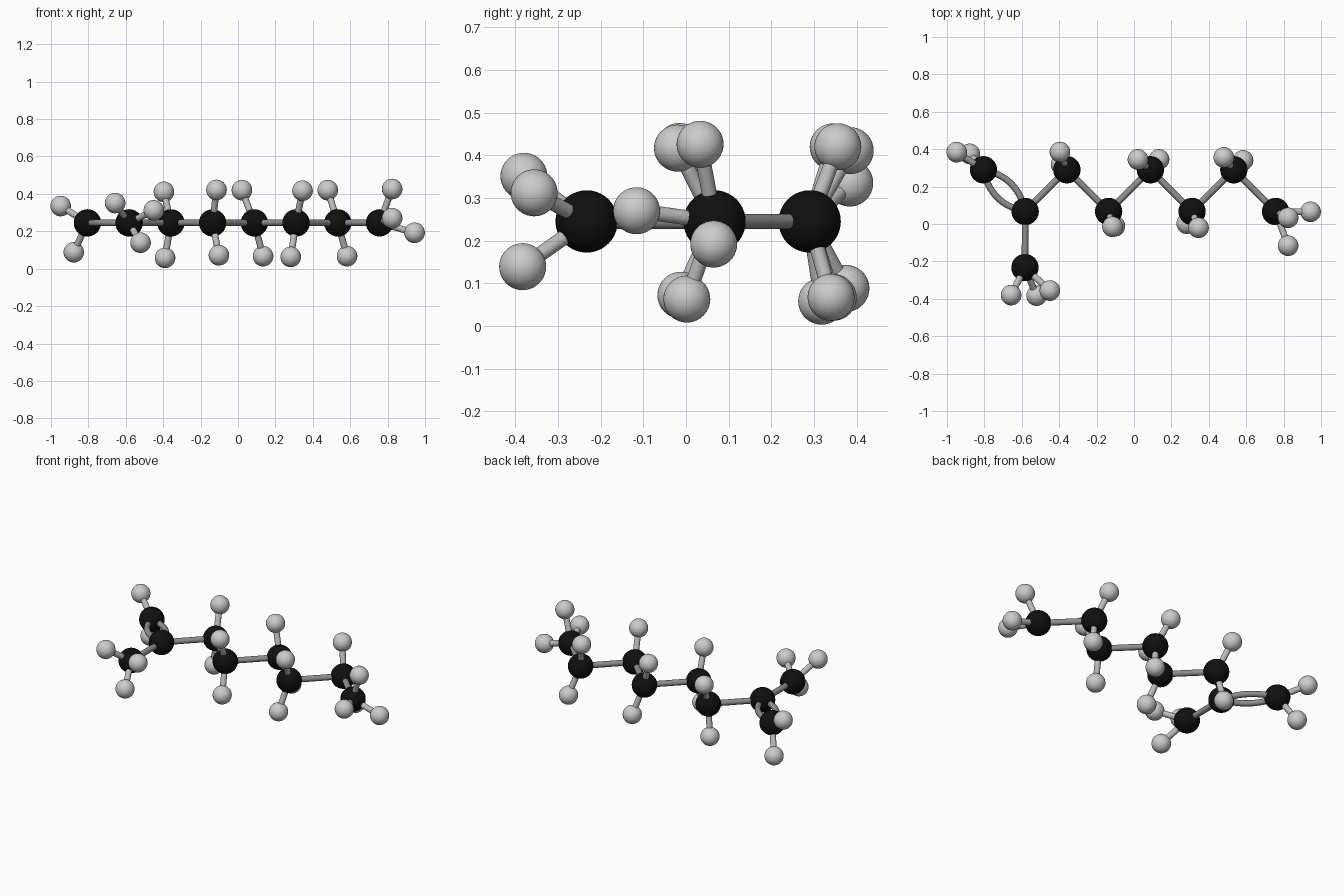
import bpy, math
from mathutils import Vector

if "Cube" in bpy.data.objects:
    bpy.data.objects.remove(bpy.data.objects["Cube"])

C_RAD, H_RAD, BOND_RAD, ZC = 0.073, 0.055, 0.0176, 0.245


def material(name, v):
    m = bpy.data.materials.new(name)
    m.diffuse_color = (v, v, v, 1)
    m.use_nodes = True
    m.node_tree.nodes["Principled BSDF"].inputs["Base Color"].default_value = m.diffuse_color
    return m


BLACK = material("carbon black", 0.005)
LIGHT = material("hydrogen light grey", 0.6)
PALE = material("hydrogen bond grey", 0.5)
GREY = material("chain bond grey", 0.27)


def finish(name, mat):
    ob = bpy.context.object
    ob.name = name
    ob.data.materials.append(mat)
    bpy.ops.object.shade_smooth_by_angle(angle=math.radians(40))


def ball(name, p, r, mat):
    bpy.ops.mesh.primitive_uv_sphere_add(segments=40, ring_count=20, radius=r, location=p)
    finish(name, mat)


def stick(name, a, b, mat):
    a, b = Vector(a), Vector(b)
    d = b - a
    bpy.ops.mesh.primitive_cylinder_add(vertices=24, radius=BOND_RAD, depth=d.length,
                                        location=(a + b) / 2,
                                        rotation=d.to_track_quat('Z', 'Y').to_euler())
    finish(name, mat)


def bent_stick(name, a, b, bulge, mat):
    # tube along a shallow arc between two atoms
    a, b = Vector(a), Vector(b)
    cu = bpy.data.curves.new(name, 'CURVE')
    cu.dimensions = '3D'
    cu.bevel_depth = BOND_RAD
    cu.bevel_resolution = 4
    sp = cu.splines.new('POLY')
    n = 20
    sp.points.add(n)
    for i, pt in enumerate(sp.points):
        t = i / n
        pt.co = (*(a.lerp(b, t) + bulge * (4 * t * (1 - t))), 1)
    sp.use_smooth = True
    cu.materials.append(mat)
    ob = bpy.data.objects.new(name, cu)
    bpy.context.collection.objects.link(ob)


# zigzag carbon chain plus one side branch
chain = [Vector((-0.805 + 0.2231 * i, 0.29 if i % 2 == 0 else 0.067, ZC)) for i in range(8)]
branch = Vector((-0.583, -0.233, ZC))
carbons = chain + [branch]
for i, p in enumerate(carbons):
    ball(f"carbon_{i + 1}", p, C_RAD, BLACK)

# single bonds along the chain
for i in range(1, 7):
    stick(f"chain_bond_{i}", chain[i], chain[i + 1], GREY)
stick("branch_bond", chain[1], branch, GREY)

# double bond: two tubes bowed apart in the chain plane
for side in (1, -1):
    bent_stick("double_bond", chain[0], chain[1],
               Vector((1, 1, 0)).normalized() * 0.052 * side, GREY)

# hydrogens grouped by the carbon that carries them
hydrogens = {
    0: [(-0.948, 0.384, 0.335), (-0.878, 0.375, 0.088)],
    2: [(-0.396, 0.385, 0.411), (-0.390, 0.318, 0.058)],
    3: [(-0.115, -0.015, 0.421), (-0.102, -0.012, 0.072)],
    4: [(0.021, 0.345, 0.420), (0.134, 0.345, 0.067)],
    5: [(0.345, -0.020, 0.417), (0.282, 0.002, 0.063)],
    6: [(0.480, 0.356, 0.420), (0.583, 0.340, 0.067)],
    7: [(0.824, 0.033, 0.426), (0.824, -0.116, 0.270), (0.944, 0.065, 0.192)],
    8: [(-0.657, -0.380, 0.351), (-0.521, -0.383, 0.139), (-0.450, -0.356, 0.312)],
}
for c, hs in hydrogens.items():
    for k, h in enumerate(hs):
        ball(f"hydrogen_{c + 1}_{k + 1}", h, H_RAD, LIGHT)
        stick(f"hydrogen_bond_{c + 1}_{k + 1}", carbons[c], h, PALE)
